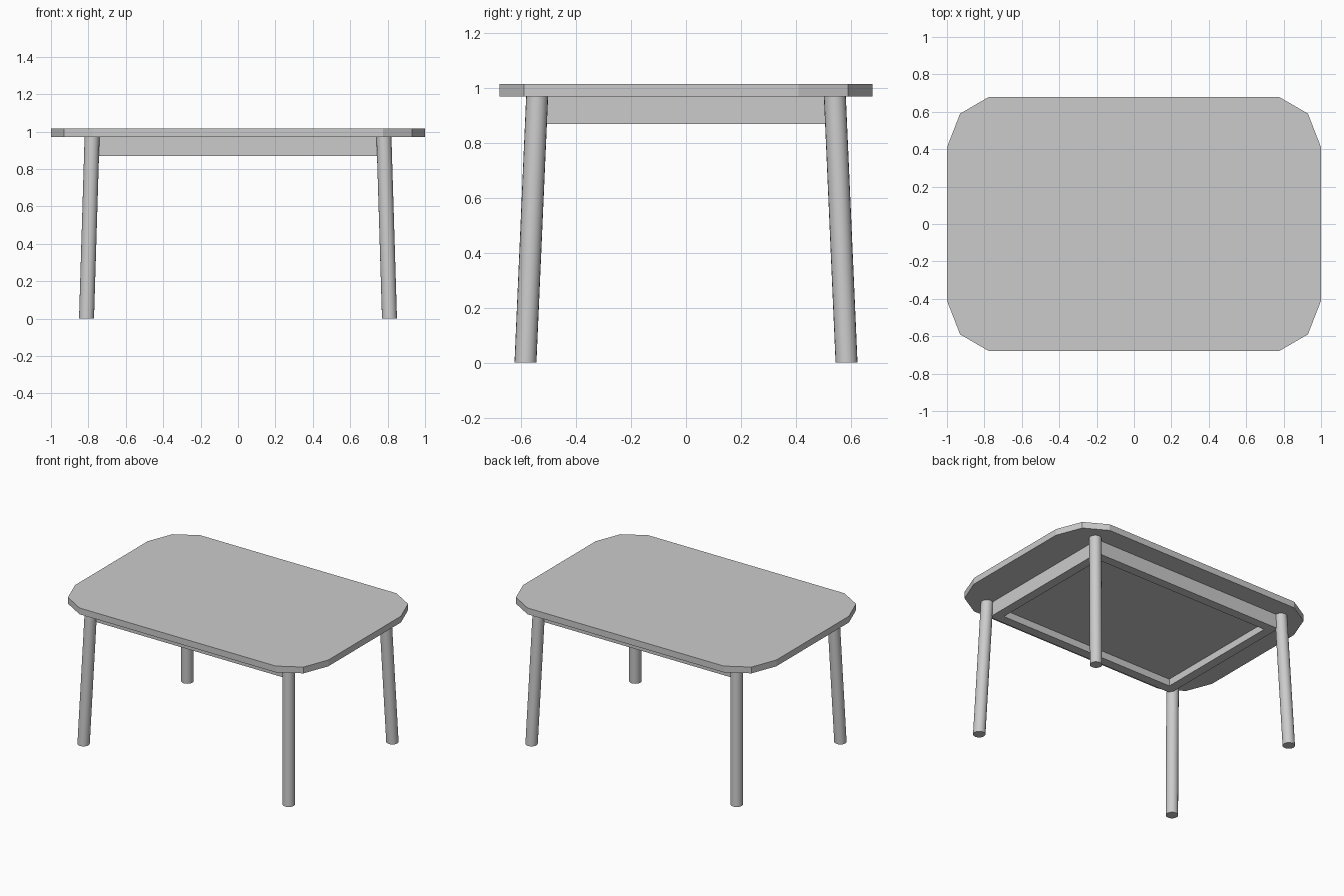
import bpy, bmesh

if "Cube" in bpy.data.objects:
    bpy.data.objects.remove(bpy.data.objects["Cube"])


def finish(bm, name):
    bmesh.ops.recalc_face_normals(bm, faces=bm.faces)
    me = bpy.data.meshes.new(name)
    bm.to_mesh(me)
    bm.free()
    ob = bpy.data.objects.new(name, me)
    bpy.context.scene.collection.objects.link(ob)
    return ob


def box(name, size, loc):
    bm = bmesh.new()
    bmesh.ops.create_cube(bm, size=1)
    bmesh.ops.scale(bm, vec=size, verts=bm.verts)
    bmesh.ops.translate(bm, vec=loc, verts=bm.verts)
    return finish(bm, name)


# Tabletop: chamfered outline, one corner mirrored to all four
corner = [(1.0, 0.41), (0.93, 0.59), (0.775, 0.68)]
half = corner + [(-x, y) for x, y in reversed(corner)]
outline = half + [(-x, -y) for x, y in half]
bm = bmesh.new()
face = bm.faces.new([bm.verts.new((x, y, 0.97)) for x, y in outline])
ext = bmesh.ops.extrude_face_region(bm, geom=[face], use_keep_orig=True)
bmesh.ops.translate(bm, vec=(0, 0, 0.045),
                    verts=[g for g in ext["geom"] if isinstance(g, bmesh.types.BMVert)])
finish(bm, "tabletop")


# Splayed round legs
def leg(name, sx, sy):
    bm = bmesh.new()
    bmesh.ops.create_cone(bm, cap_ends=True, segments=20,
                          radius1=0.04, radius2=0.04, depth=0.98)
    for v in bm.verts:
        low = v.co.z < 0
        v.co.x += sx * (0.81 if low else 0.78)
        v.co.y += sy * (0.585 if low else 0.542)
        v.co.z += 0.49
    ob = finish(bm, name)
    for p in ob.data.polygons:
        p.use_smooth = abs(p.normal.z) < 0.5
    return ob


for sx, side in ((-1, "left"), (1, "right")):
    for sy, end in ((-1, "front"), (1, "back")):
        leg(f"{end}_{side}_leg", sx, sy)

# Apron rails under the top
for s, end in ((-1, "front"), (1, "back")):
    box(f"{end}_apron", (1.52, 0.065, 0.10), (0, s * 0.5075, 0.92))
for s, side in ((-1, "left"), (1, "right")):
    box(f"{side}_apron", (0.065, 0.95, 0.10), (s * 0.7275, 0, 0.92))

# Recessed panel between the rails
box("underside_panel", (1.39, 0.95, 0.05), (0, 0, 0.945))
